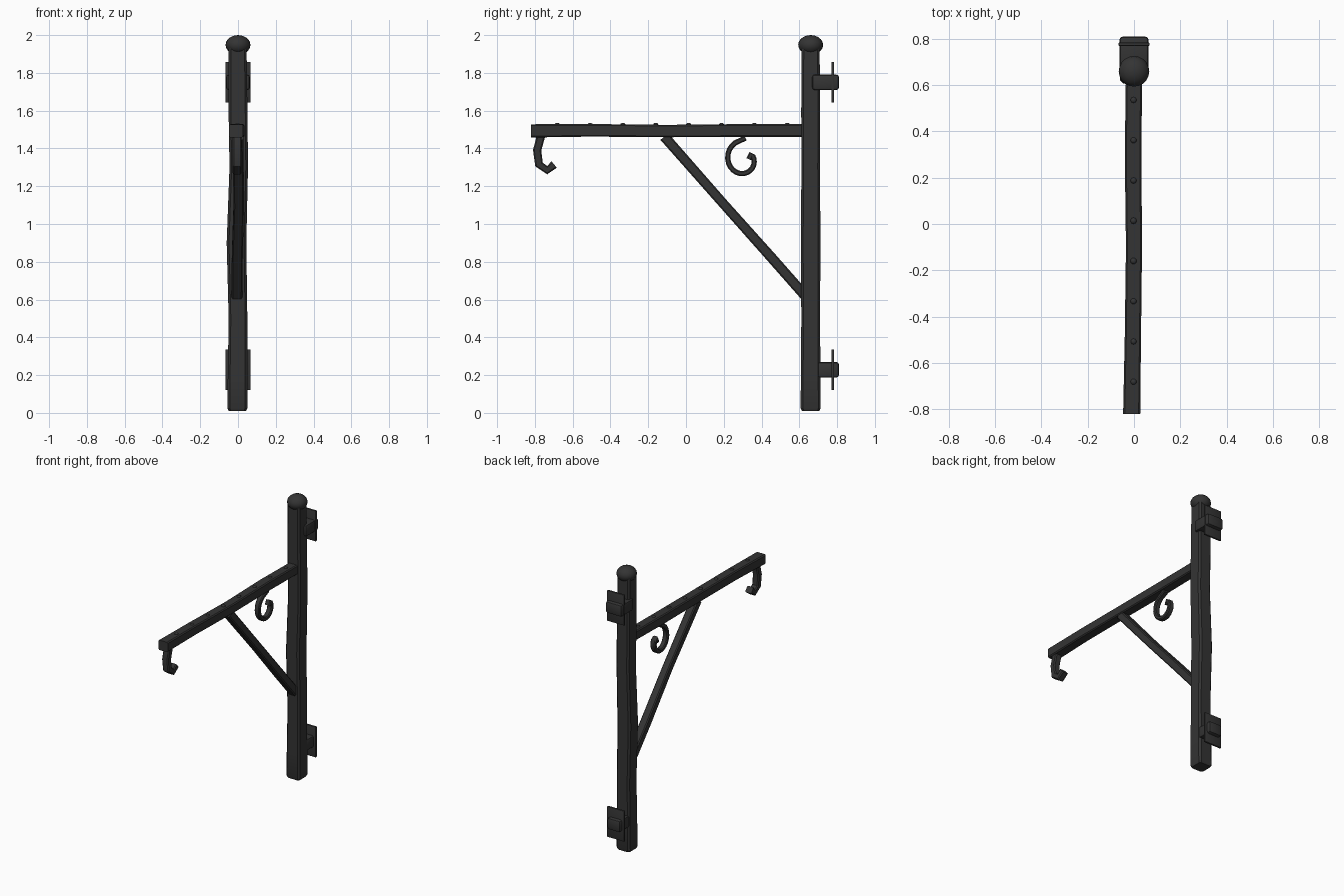
import bpy, bmesh, math
from mathutils import Vector

if "Cube" in bpy.data.objects:
    bpy.data.objects.remove(bpy.data.objects["Cube"], do_unlink=True)

iron = bpy.data.materials.new("black iron")
iron.use_nodes = True
colour = (0.034, 0.034, 0.034, 1)
iron.diffuse_color = colour
iron.node_tree.nodes["Principled BSDF"].inputs["Base Color"].default_value = colour


def finish(name, bm, smooth=30):
    bmesh.ops.recalc_face_normals(bm, faces=bm.faces)
    mesh = bpy.data.meshes.new(name)
    bm.to_mesh(mesh)
    bm.free()
    mesh.materials.append(iron)
    obj = bpy.data.objects.new(name, mesh)
    bpy.context.collection.objects.link(obj)
    bpy.ops.object.select_all(action="DESELECT")
    obj.select_set(True)
    bpy.context.view_layer.objects.active = obj
    bpy.ops.object.shade_smooth_by_angle(angle=math.radians(smooth))
    return obj


def section(hx, hn, chamfer):
    """Chamfered rectangle as (across, normal) pairs."""
    a, b = hx - chamfer, hn - chamfer
    return [(hx, b), (a, hn), (-a, hn), (-hx, b), (-hx, -b), (-a, -hn), (a, -hn), (hx, -b)]


def sweep(name, path, hx, hn, chamfer, smooth=30):
    """Forged bar following (x, y, z, scale) points, with its width along x."""
    bm = bmesh.new()
    points = [Vector(p[:3]) for p in path]
    rings = []
    for i, p in enumerate(points):
        t = points[min(i + 1, len(points) - 1)] - points[max(i - 1, 0)]
        normal = Vector((0, -t.z, t.y)).normalized()
        s = path[i][3]
        rings.append([bm.verts.new(p + Vector((u * s, 0, 0)) + normal * v * s)
                      for u, v in section(hx, hn, chamfer)])
    for r, q in zip(rings, rings[1:]):
        for k in range(8):
            bm.faces.new((r[k], r[(k + 1) % 8], q[(k + 1) % 8], q[k]))
    bm.faces.new(rings[0])
    bm.faces.new(rings[-1])
    return finish(name, bm, smooth)


def ball(name, centre, radius, height, segments, rows):
    bm = bmesh.new()
    bmesh.ops.create_uvsphere(bm, u_segments=segments, v_segments=rows, radius=1)
    bmesh.ops.scale(bm, vec=(radius, radius, height), verts=bm.verts)
    bmesh.ops.translate(bm, vec=centre, verts=bm.verts)
    return finish(name, bm, 60)


def block(name, centre, size, bevel):
    bm = bmesh.new()
    bmesh.ops.create_cube(bm, size=1)
    bmesh.ops.scale(bm, vec=size, verts=bm.verts)
    bmesh.ops.translate(bm, vec=centre, verts=bm.verts)
    bmesh.ops.bevel(bm, geom=bm.edges[:], offset=bevel, segments=2, profile=0.5, affect="EDGES")
    return finish(name, bm)


# Upright post, slightly uneven from hammering
post_y = 0.66
sweep("post", [(-0.003, post_y, 0.01, 0.9), (-0.003, post_y, 0.025, 1.04),
               (-0.002, post_y, 0.2, 1.02), (0, post_y, 0.5, 0.97),
               (-0.008, post_y, 0.9, 1.02), (0.004, post_y, 1.3, 0.96),
               (0, post_y, 1.6, 0.98), (-0.002, post_y, 1.93, 0.93)], 0.051, 0.051, 0.012)
ball("post_finial", (0, post_y, 1.948), 0.066, 0.052, 20, 10)

# Horizontal arm with a row of rivets
sweep("arm", [(-0.01, -0.82, 1.493, 1), (-0.005, -0.5, 1.496, 0.95), (0, -0.1, 1.492, 0.94),
              (-0.004, 0.3, 1.495, 0.97), (0, 0.64, 1.495, 0.95)], 0.037, 0.035, 0.007)
for i in range(8):
    ball(f"arm_rivet_{i + 1}", (-0.002, -0.682 + i * 0.174, 1.525), 0.014, 0.011, 10, 6)

# Diagonal brace
sweep("brace", [(0, -0.115, 1.463, 1), (0.004, 0.2, 1.105, 0.95),
                (-0.004, 0.45, 0.825, 1), (-0.005, 0.635, 0.615, 1)], 0.029, 0.027, 0.007)

# Angular lantern hook under the arm tip
sweep("lantern_hook", [(-0.005, -0.768, 1.465, 1), (-0.005, -0.788, 1.39, 1), (-0.005, -0.778, 1.315, 1),
                       (-0.005, -0.735, 1.285, 1), (-0.005, -0.698, 1.315, 1)], 0.024, 0.022, 0.007)

# Scroll curling inward under the arm
scroll = [(0, 0.315, 1.455, 1)]
for i in range(19):
    f = i / 18
    a = math.radians(115 + 285 * f)
    r = 0.102 - 0.042 * f
    scroll.append((0, 0.298 + 0.008 * f + r * 0.85 * math.cos(a),
                   1.345 - 0.01 * f + r * 0.92 * math.sin(a), 1))
scroll.append((0, 0.333, 1.343, 1))
sweep("scroll", scroll, 0.019, 0.014, 0.006, 40)

# Wall mounts: a plate crossed by a rounded lug
for label, z, front, half in (("upper", 1.75, 0.668, 0.063), ("lower", 0.228, 0.69, 0.05)):
    block(f"{label}_mount_plate", (0, 0.777, z), (0.134, 0.014, 0.215), 0.003)
    block(f"{label}_mount_lug", (0, (front + 0.81) / 2, z), (half * 2, 0.81 - front, 0.082), 0.014)
